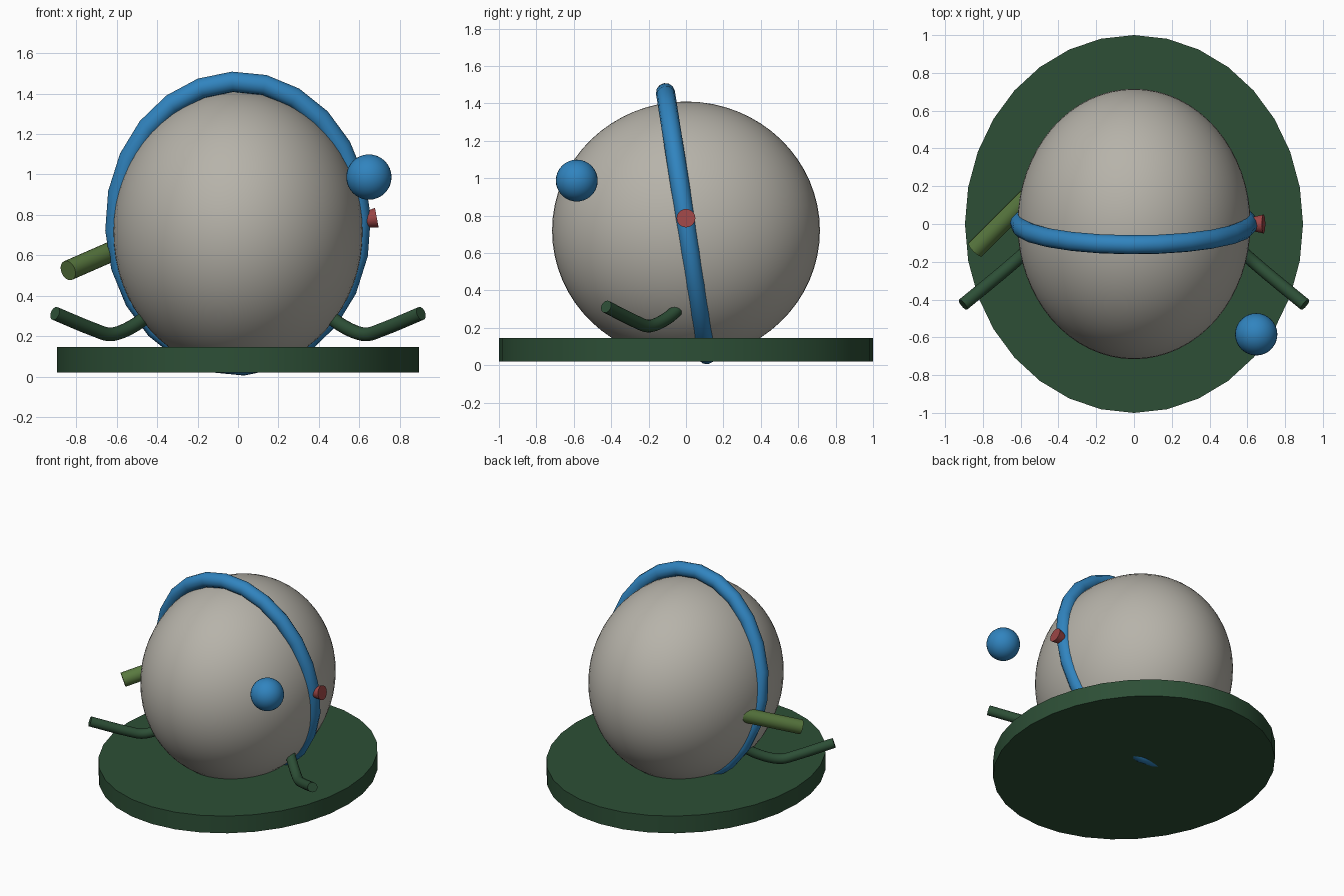
import bpy, bmesh, math
from mathutils import Vector, Matrix

if "Cube" in bpy.data.objects:
    bpy.data.objects.remove(bpy.data.objects["Cube"])


def mat(name, rgb):
    m = bpy.data.materials.new(name)
    m.diffuse_color = (*rgb, 1)
    m.use_nodes = True
    m.node_tree.nodes["Principled BSDF"].inputs["Base Color"].default_value = m.diffuse_color
    return m


GREY = mat("warm grey", (0.47, 0.45, 0.40))
BLUE = mat("blue", (0.03, 0.23, 0.52))
DARK = mat("dark green", (0.026, 0.078, 0.037))
OLIVE = mat("olive green", (0.10, 0.19, 0.05))
RED = mat("dull red", (0.33, 0.06, 0.06))


def finish(name, bm, material, angle=40):
    bmesh.ops.recalc_face_normals(bm, faces=bm.faces)
    me = bpy.data.meshes.new(name)
    bm.to_mesh(me)
    bm.free()
    me.materials.append(material)
    ob = bpy.data.objects.new(name, me)
    bpy.context.collection.objects.link(ob)
    bpy.ops.object.select_all(action='DESELECT')
    ob.select_set(True)
    bpy.context.view_layer.objects.active = ob
    bpy.ops.object.shade_smooth_by_angle(angle=math.radians(angle))
    return ob


def ellipsoid(name, centre, radii, material, u=64, v=32):
    bm = bmesh.new()
    bmesh.ops.create_uvsphere(bm, u_segments=u, v_segments=v, radius=1)
    bmesh.ops.transform(bm, verts=bm.verts,
                        matrix=Matrix.Translation(centre) @ Matrix.Diagonal((*radii, 1)))
    return finish(name, bm, material)


def rod(name, a, b, r1, r2, material, sides=24):
    a, b = Vector(a), Vector(b)
    d = b - a
    bm = bmesh.new()
    bmesh.ops.create_cone(bm, cap_ends=True, segments=sides, radius1=r1, radius2=r2, depth=d.length)
    rot = d.to_track_quat('Z', 'Y').to_matrix().to_4x4()
    bmesh.ops.transform(bm, verts=bm.verts, matrix=Matrix.Translation((a + b) / 2) @ rot)
    return finish(name, bm, material)


def pipe(name, pts, r, material, sides=16, steps=5):
    # smooth path through the points, swept with a round section
    P = [Vector(p) for p in pts]
    P = [2 * P[0] - P[1]] + P + [2 * P[-1] - P[-2]]
    path = []
    for i in range(1, len(P) - 2):
        p0, p1, p2, p3 = P[i - 1:i + 3]
        for k in range(steps):
            t = k / steps
            path.append(0.5 * (2 * p1 + (p2 - p0) * t + (2 * p0 - 5 * p1 + 4 * p2 - p3) * t * t
                               + (3 * p1 - p0 - 3 * p2 + p3) * t ** 3))
    path.append(P[-2])
    bm = bmesh.new()
    rings = []
    for i, p in enumerate(path):
        d = (path[min(i + 1, len(path) - 1)] - path[max(i - 1, 0)]).normalized()
        s = d.cross(Vector((0, 0, 1))).normalized()
        n = s.cross(d)
        rings.append([bm.verts.new(p + r * (math.cos(a) * s + math.sin(a) * n))
                      for a in (2 * math.pi * j / sides for j in range(sides))])
    for A, B in zip(rings, rings[1:]):
        for j in range(sides):
            k = (j + 1) % sides
            bm.faces.new((A[j], A[k], B[k], B[j]))
    bm.faces.new(rings[0])
    bm.faces.new(rings[-1])
    return finish(name, bm, material)


# oval base slab
bm = bmesh.new()
bmesh.ops.create_cone(bm, cap_ends=True, segments=32, radius1=1, radius2=1, depth=0.126)
bmesh.ops.transform(bm, verts=bm.verts,
                    matrix=Matrix.Translation((0, 0, 0.083)) @ Matrix.Diagonal((0.895, 1, 1, 1)))
finish("base", bm, DARK, 25)

# main body and side ball
ellipsoid("body", (0, 0, 0.72), (0.617, 0.716, 0.69), GREY)
ellipsoid("side_ball", (0.647, -0.584, 0.987), (0.112,) * 3, BLUE, 32, 16)

# tilted oval hoop around the body
bm = bmesh.new()
N, M, tube = 24, 12, 0.051
tilt = Matrix.Translation((0, 0, 0.757)) @ Matrix.Rotation(math.radians(8.9), 4, 'X')
rings = []
for i in range(N):
    a = 2 * math.pi * i / N + math.radians(2.6)
    ring = []
    for j in range(M):
        b = 2 * math.pi * j / M
        k = tube * math.cos(b)
        ring.append(bm.verts.new(tilt @ Vector(((0.606 + k) * math.cos(a), tube * math.sin(b),
                                                (0.71 + k) * math.sin(a)))))
    rings.append(ring)
for i in range(N):
    A, B = rings[i], rings[(i + 1) % N]
    for j in range(M):
        k = (j + 1) % M
        bm.faces.new((A[j], A[k], B[k], B[j]))
finish("hoop", bm, BLUE)

# button on the right, spout on the left
rod("button", (0.60, 0, 0.77), (0.686, 0, 0.786), 0.032, 0.05, RED)
rod("spout", (-0.52, 0.185, 0.665), (-0.84, -0.135, 0.525), 0.05, 0.05, OLIVE)

# bent front arms, mirrored
for side, s in (("right", 1), ("left", -1)):
    pts = [(0.40, 0.0, 0.35), (0.50, -0.085, 0.262), (0.62, -0.19, 0.21),
           (0.72, -0.275, 0.236), (0.905, -0.427, 0.313)]
    pipe(side + "_arm", [(s * x, y, z) for x, y, z in pts], 0.034, DARK)
